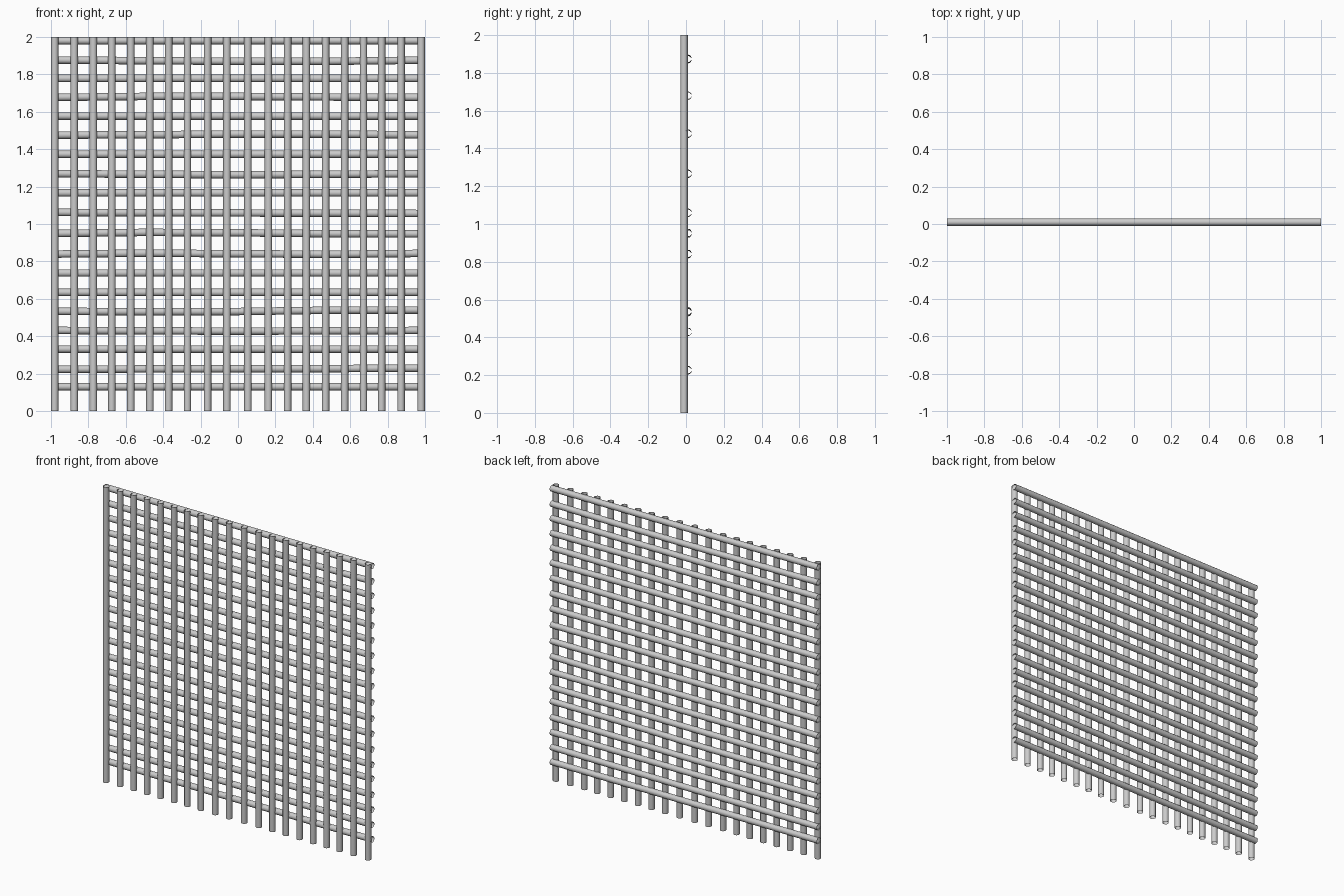
import bpy

R = 0.02          # tube radius
Y_POST = -0.01    # upright bars sit in front
Y_RAIL = 0.01     # cross bars sit behind, partly sunk into the uprights


def tube(name, points):
    """Open-ended round tube, 12 sides, along a list of points."""
    curve = bpy.data.curves.new(name, 'CURVE')
    curve.dimensions = '3D'
    curve.bevel_depth = R
    curve.bevel_resolution = 4
    curve.use_fill_caps = False
    spline = curve.splines.new('POLY')
    spline.points.add(len(points) - 1)
    for p, co in zip(spline.points, points):
        p.co = (*co, 1)
    spline.use_smooth = True
    obj = bpy.data.objects.new(name, curve)
    bpy.context.collection.objects.link(obj)
    bpy.ops.object.select_all(action='DESELECT')
    obj.select_set(True)
    bpy.context.view_layer.objects.active = obj
    bpy.ops.object.convert(target='MESH')
    return obj


# upright bars
post_x = [-0.98, -0.875, -0.773, -0.674, -0.573, -0.471, -0.371, -0.27,
          -0.163, -0.059, 0.053, 0.163, 0.265, 0.366, 0.468, 0.57,
          0.671, 0.768, 0.872, 0.98]
for i, x in enumerate(post_x):
    tube(f"upright_bar_{i + 1}", [(x, Y_POST, 0), (x, Y_POST, 2)])

# straight cross bars
for i, z in enumerate([1.98, 1.778, 1.577, 1.373, 1.166, 0.738, 0.634,
                       0.331, 0.13]):
    tube(f"cross_bar_{i + 1}", [(-1, Y_RAIL, z), (1, Y_RAIL, z)])

# slightly bent cross bars: height and the bend at five even stations
bent = [
    (1.873, (0.004, 0.0, -0.003, -0.003, 0.003)),
    (1.679, (-0.002, 0.003, 0.003, 0.0, -0.002)),
    (1.478, (-0.003, -0.001, 0.003, 0.003, -0.002)),
    (1.266, (0.003, 0.0, -0.003, 0.0, 0.003)),
    (1.059, (0.003, 0.001, 0.0, -0.001, -0.003)),
    (0.951, (-0.002, 0.004, 0.002, -0.003, -0.004)),
    (0.841, (-0.002, 0.003, 0.0, -0.003, 0.002)),
    (0.534, (-0.001, -0.003, -0.002, 0.005, 0.006)),
    (0.429, (0.002, 0.0, -0.002, 0.0, 0.002)),
    (0.226, (-0.003, -0.001, 0.0, 0.001, 0.003)),
]
for i, (z, bend) in enumerate(bent):
    tube(f"bent_cross_bar_{i + 1}",
         [(-1 + 0.5 * k, Y_RAIL, z + d) for k, d in enumerate(bend)])
